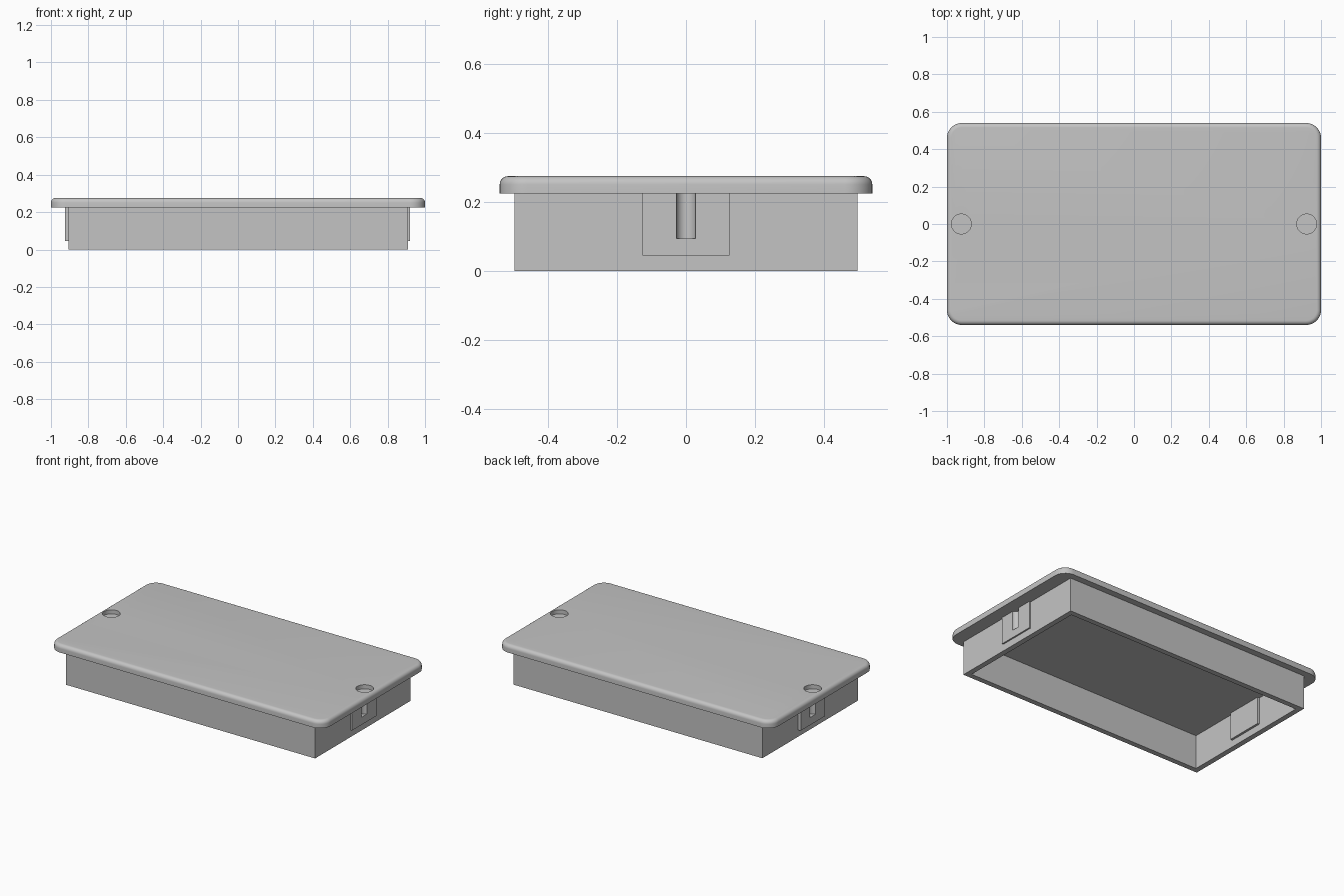
import bpy, bmesh
from mathutils import Matrix

old = bpy.data.objects.get("Cube")
if old:
    bpy.data.objects.remove(old, do_unlink=True)

grey = bpy.data.materials.new("light grey plastic")
grey.use_nodes = True
colour = (0.55, 0.55, 0.55, 1)
grey.diffuse_color = colour
grey.node_tree.nodes["Principled BSDF"].inputs["Base Color"].default_value = colour


def finish(bm, name):
    mesh = bpy.data.meshes.new(name)
    bm.to_mesh(mesh)
    bm.free()
    mesh.materials.append(grey)
    ob = bpy.data.objects.new(name, mesh)
    bpy.context.collection.objects.link(ob)
    return ob


def box_bm(x0, x1, y0, y1, z0, z1):
    bm = bmesh.new()
    size = Matrix.Diagonal((x1 - x0, y1 - y0, z1 - z0, 1))
    place = Matrix.Translation(((x0 + x1) / 2, (y0 + y1) / 2, (z0 + z1) / 2))
    bmesh.ops.create_cube(bm, size=1, matrix=place @ size)
    return bm


def cylinder(name, x, radius, z0, z1):
    bm = bmesh.new()
    bmesh.ops.create_cone(bm, cap_ends=True, segments=48, radius1=radius, radius2=radius,
                          depth=z1 - z0, matrix=Matrix.Translation((x, 0, (z0 + z1) / 2)))
    return finish(bm, name)


def combine(target, other, operation):
    mod = target.modifiers.new("combine", 'BOOLEAN')
    mod.operation = operation
    mod.solver = 'EXACT'
    mod.object = other
    bpy.context.view_layer.objects.active = target
    bpy.ops.object.modifier_apply(modifier=mod.name)
    bpy.data.objects.remove(other, do_unlink=True)


LID_Z, TOP_Z = 0.225, 0.275
SCREW_X = 0.923

# Lid plate: round the corners in plan, then soften the top rim
bm = box_bm(-1, 1, -0.54, 0.54, LID_Z, TOP_Z)
uprights = [e for e in bm.edges if abs(e.verts[0].co.z - e.verts[1].co.z) > 0.01]
bmesh.ops.bevel(bm, geom=uprights, offset=0.08, segments=10, profile=0.5, affect='EDGES')
rim = [e for e in bm.edges if all(v.co.z > TOP_Z - 0.001 for v in e.verts)]
bmesh.ops.bevel(bm, geom=rim, offset=0.024, segments=6, profile=0.5, affect='EDGES')
lid = finish(bm, "lid_plate")

# Shallow round screw recesses in the lid
for side in (-1, 1):
    combine(lid, cylinder("recess_cutter", side * SCREW_X, 0.053, TOP_Z - 0.027, TOP_Z + 0.05),
            'DIFFERENCE')

# Open skirt frame under the lid
WALL = 0.035
X0, X1, Y = -0.905, 0.91, 0.497
skirt = finish(box_bm(X0, X1, -Y, Y, 0, LID_Z), "skirt_frame")
inner = finish(box_bm(X0 + WALL, X1 - WALL, -Y + WALL, Y - WALL, -0.1, LID_Z + 0.1), "inner_cutter")
combine(skirt, inner, 'DIFFERENCE')

# Thickened end pads through the walls, each with an upright half-round groove
for x0, x1 in ((-0.925, -0.855), (0.855, 0.92)):
    combine(skirt, finish(box_bm(x0, x1, -0.126, 0.126, 0.045, LID_Z), "end_pad"), 'UNION')
for side in (-1, 1):
    combine(skirt, cylinder("groove_cutter", side * SCREW_X, 0.028, 0.095, LID_Z + 0.05),
            'DIFFERENCE')

# Smooth curves, crisp corners
for ob in (lid, skirt):
    bpy.ops.object.select_all(action='DESELECT')
    ob.select_set(True)
    bpy.context.view_layer.objects.active = ob
    bpy.ops.object.shade_smooth_by_angle(angle=0.6)
